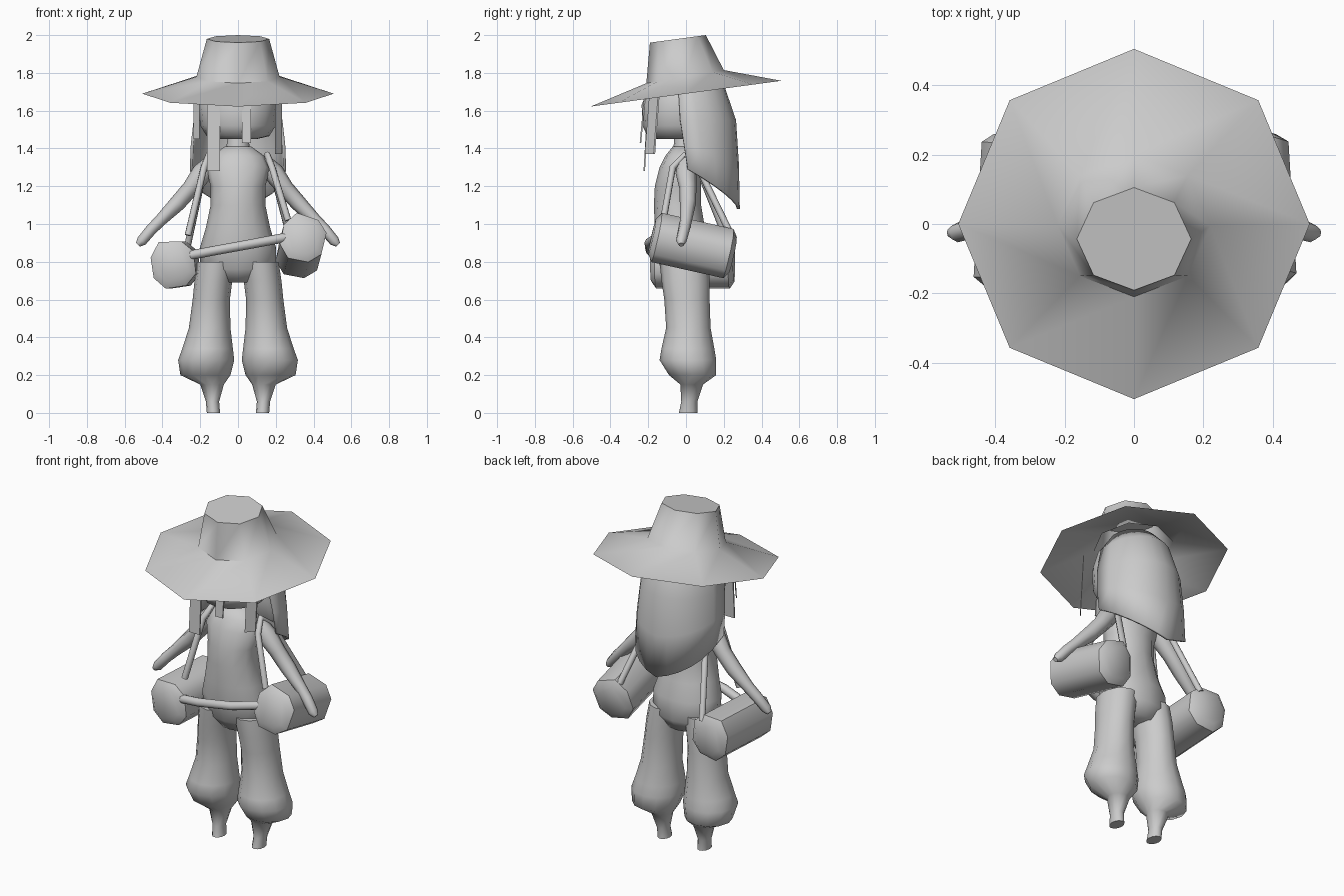
import bpy
import math
from mathutils import Vector, Matrix

cube = bpy.data.objects.get("Cube")
if cube:
    bpy.data.objects.remove(cube, do_unlink=True)

GREY = (0.6, 0.6, 0.6, 1.0)
clay = bpy.data.materials.new("plain grey")
clay.use_nodes = True
clay.diffuse_color = GREY
clay.node_tree.nodes["Principled BSDF"].inputs["Base Color"].default_value = GREY


def finish(obj, angle=60):
    bpy.ops.object.select_all(action="DESELECT")
    obj.select_set(True)
    bpy.context.view_layer.objects.active = obj
    if obj.type == "CURVE":
        bpy.ops.object.convert(target="MESH")
        obj = bpy.context.object
    obj.data.materials.clear()
    obj.data.materials.append(clay)
    bpy.ops.object.shade_smooth_by_angle(angle=math.radians(angle))
    return obj


def skin(name, rings, closed=True, caps=(True, True), angle=60):
    """Join rings of points, listed from bottom to top, with quads."""
    n = len(rings[0])
    verts = [p for ring in rings for p in ring]
    faces = []
    for r in range(len(rings) - 1):
        for i in range(n if closed else n - 1):
            j = (i + 1) % n
            faces.append((r * n + i, r * n + j, (r + 1) * n + j, (r + 1) * n + i))
    if caps[0]:
        faces.append(tuple(reversed(range(n))))
    if caps[1]:
        faces.append(tuple(range(len(verts) - n, len(verts))))
    mesh = bpy.data.meshes.new(name)
    mesh.from_pydata(verts, [], faces)
    obj = bpy.data.objects.new(name, mesh)
    bpy.context.collection.objects.link(obj)
    return finish(obj, angle)


def oval(z, cx, cy, rx, ry, sides=12, tilt=0.0):
    ring = []
    for k in range(sides):
        a = 2 * math.pi * k / sides
        y = ry * math.sin(a)
        ring.append((cx + rx * math.cos(a), cy + y, z + tilt * y))
    return ring


def span(z, x0, x1, y0, y1):
    return oval(z, (x0 + x1) / 2, (y0 + y1) / 2, (x1 - x0) / 2, (y1 - y0) / 2)


def tube(name, points, radii, depth=1.0):
    curve = bpy.data.curves.new(name, "CURVE")
    curve.dimensions = "3D"
    curve.bevel_depth = depth
    curve.bevel_resolution = 2
    curve.use_fill_caps = True
    spline = curve.splines.new("POLY")
    spline.points.add(len(points) - 1)
    for sp, p, r in zip(spline.points, points, radii):
        sp.co = (*p, 1)
        sp.radius = r
    obj = bpy.data.objects.new(name, curve)
    bpy.context.collection.objects.link(obj)
    return finish(obj)


# Wide tilted hat: brim, crown base, crown top
skin("hat", [
    oval(1.69, 0, 0, 0.507, 0.505, 8, 0.135),
    oval(1.78, 0, -0.005, 0.22, 0.205, 8, 0.17),
    oval(1.98, 0, -0.043, 0.165, 0.148, 8, 0.135),
], caps=(False, True))

# Head and neck
skin("head", [
    oval(1.45, 0, -0.03, 0.10, 0.12, 16),
    oval(1.465, 0, -0.03, 0.165, 0.175, 16),
    oval(1.52, 0, -0.03, 0.20, 0.20, 16),
    oval(1.63, 0, -0.03, 0.21, 0.205, 16),
    oval(1.72, 0, -0.02, 0.19, 0.18, 16),
    oval(1.82, 0, -0.02, 0.10, 0.10, 16),
])
skin("neck", [oval(1.36, 0, -0.01, 0.07, 0.06), oval(1.48, 0, -0.01, 0.05, 0.05)])


# Back hair: open shell ending in a point
def hair_ring(z_side, z_back, rx, y_front, y_back, steps=12):
    ring = []
    for i in range(steps + 1):
        t = math.pi * i / steps
        s = math.sin(t) ** 0.85
        drop = (s + 1 - abs(2 * i / steps - 1)) / 2
        ring.append((rx * math.cos(t), y_front + (y_back - y_front) * s,
                     z_side + (z_back - z_side) * drop))
    return ring


hair = skin("back_hair", [
    hair_ring(1.29, 1.08, 0.255, 0.01, 0.285),
    hair_ring(1.42, 1.32, 0.25, -0.01, 0.28),
    hair_ring(1.55, 1.55, 0.235, -0.03, 0.265),
    hair_ring(1.70, 1.74, 0.20, -0.04, 0.20),
    hair_ring(1.82, 1.82, 0.12, -0.03, 0.12),
], closed=False, caps=(False, False))
shell = hair.modifiers.new("thickness", "SOLIDIFY")
shell.thickness = 0.015


# Hanging front locks
def lock(name, x, y, width, bottom, turn):
    dx, dy = width / 2 * math.cos(turn), width / 2 * math.sin(turn)
    rings = []
    for z, lean in ((bottom, -0.01), (1.70, 0.015)):
        yy = y + lean
        rings.append([(x - dx, yy - dy, z), (x + dx, yy + dy, z),
                      (x + dx, yy + dy + 0.008, z), (x - dx, yy - dy + 0.008, z)])
    skin(name, rings, angle=30)


lock("right_lock", -0.13, -0.215, 0.07, 1.28, 0.0)
lock("middle_lock", 0.045, -0.235, 0.05, 1.43, 0.0)
lock("left_lock", 0.215, -0.185, 0.06, 1.37, 0.9)
lock("outer_right_lock", -0.22, -0.15, 0.05, 1.45, -0.9)

# Torso from crotch to collar
skin("torso", [
    span(0.69, -0.10, 0.10, -0.08, 0.09),
    span(0.76, -0.20, 0.20, -0.135, 0.13),
    span(0.88, -0.20, 0.20, -0.16, 0.13),
    span(0.98, -0.17, 0.17, -0.165, 0.10),
    span(1.10, -0.145, 0.145, -0.17, 0.08),
    span(1.20, -0.145, 0.145, -0.165, 0.08),
    span(1.30, -0.17, 0.17, -0.14, 0.08),
    span(1.36, -0.14, 0.14, -0.11, 0.07),
    span(1.41, -0.07, 0.07, -0.07, 0.05),
])

# Baggy legs, arms and shoulder straps on both sides
for side, s in (("left", 1), ("right", -1)):
    leg = [
        (0.00, 0.095, 0.165, -0.037, 0.06), (0.06, 0.10, 0.17, -0.025, 0.06),
        (0.15, 0.075, 0.20, -0.03, 0.09), (0.20, 0.04, 0.305, -0.09, 0.16),
        (0.28, 0.02, 0.317, -0.14, 0.16), (0.34, 0.027, 0.295, -0.13, 0.15),
        (0.45, 0.04, 0.26, -0.105, 0.13), (0.60, 0.043, 0.24, -0.115, 0.125),
        (0.70, 0.03, 0.23, -0.13, 0.125), (0.80, 0.01, 0.215, -0.14, 0.12),
    ]
    rings = []
    for z, x0, x1, y0, y1 in leg:
        a, b = sorted((s * x0, s * x1))
        rings.append(span(z, a, b, y0, y1))
    skin(side + "_leg", rings)

    arm = [(0.13, 0, 1.33), (0.19, 0, 1.27), (0.25, 0.01, 1.19), (0.32, 0.01, 1.11),
           (0.41, 0, 1.02), (0.46, -0.01, 0.97), (0.51, -0.025, 0.91), (0.53, -0.025, 0.89)]
    tube(side + "_arm", [(s * x, y, z) for x, y, z in arm],
         (0.045, 0.055, 0.045, 0.043, 0.032, 0.03, 0.028, 0.014))

    low = 0 if s > 0 else -0.08
    strap = [(0.265, -0.12, 1.02 + low), (0.18, -0.07, 1.30), (0.155, -0.01, 1.365),
             (0.175, 0.06, 1.31), (0.27, 0.235, 0.95 + low)]
    tube(side + "_strap", [(s * x, y, z) for x, y, z in strap], (1,) * 5, 0.018)

# Waist strap joining the two bags across the front
tube("waist_strap", [(-0.25, -0.16, 0.835), (-0.12, -0.19, 0.86),
                     (0.10, -0.195, 0.90), (0.26, -0.15, 0.93)], (1,) * 4, 0.025)


# Faceted side bags, long from front to back
def bag(name, centre, pitch, roll, yaw):
    outline = [(-0.115, -0.06), (-0.06, -0.125), (0.05, -0.125), (0.11, -0.07),
               (0.115, 0.05), (0.06, 0.11), (-0.06, 0.125), (-0.115, 0.05)]
    turn = (Matrix.Rotation(yaw, 3, "Z") @ Matrix.Rotation(pitch, 3, "X")
            @ Matrix.Rotation(roll, 3, "Y"))
    rings = []
    for y, size in ((0.22, 0.72), (0.195, 1.0), (-0.195, 1.0), (-0.22, 0.72)):
        rings.append([Vector(centre) + turn @ Vector((x * size, y, z * size))
                      for x, z in outline])
    skin(name, rings, angle=50)


bag("left_bag", (0.335, 0.035, 0.885), -0.22, 0.2, 0.06)
bag("right_bag", (-0.33, 0.035, 0.79), 0.0, -0.15, -0.06)
